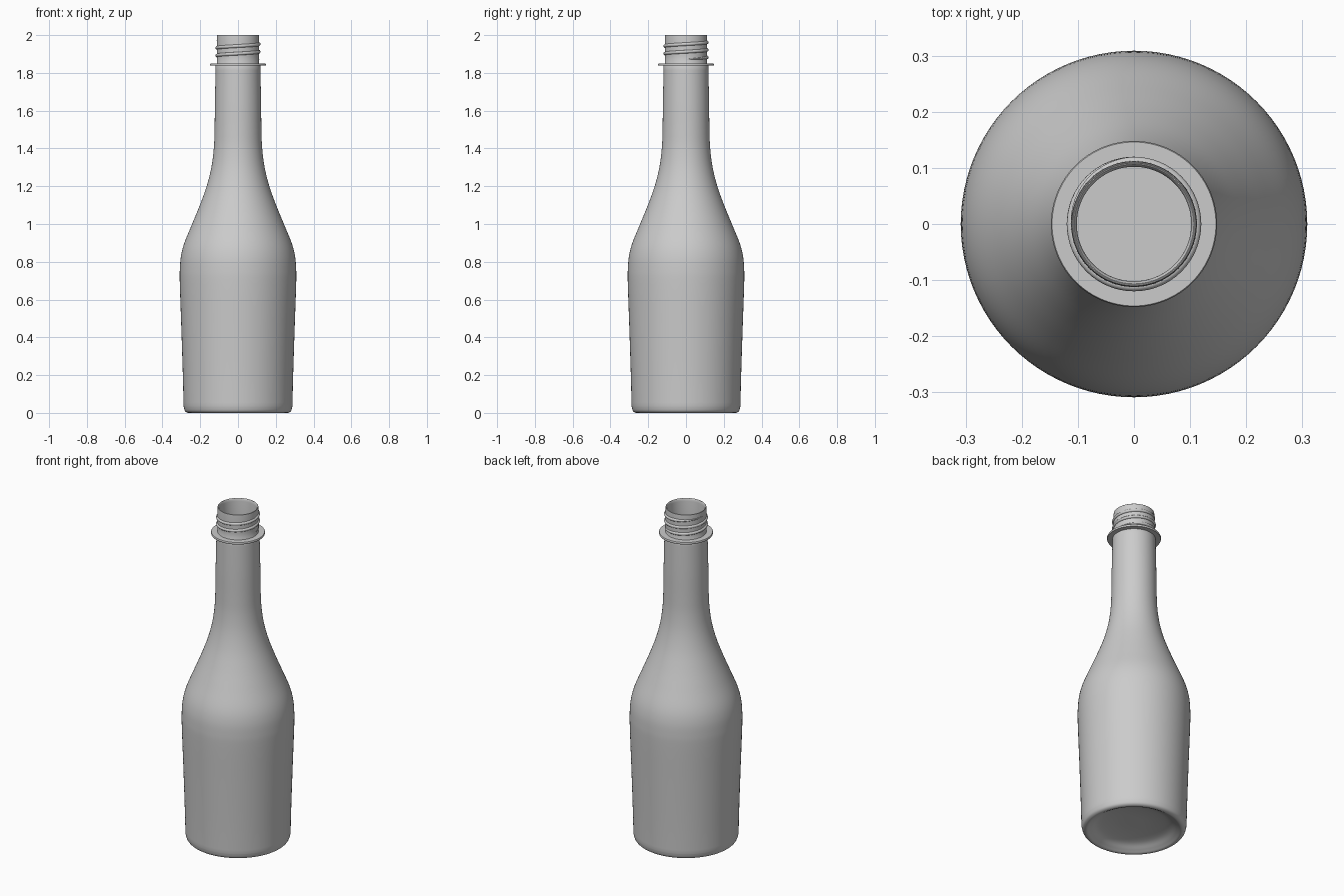
import bpy, bmesh, math
from mathutils import Vector
from mathutils.geometry import interpolate_bezier

cube = bpy.data.objects.get("Cube")
if cube:
    bpy.data.objects.remove(cube, do_unlink=True)

glass = bpy.data.materials.new("grey_glass")
glass.use_nodes = True
GREY = (0.6, 0.6, 0.6, 1)
glass.diffuse_color = GREY
glass.node_tree.nodes["Principled BSDF"].inputs["Base Color"].default_value = GREY


def finish(obj):
    obj.data.materials.append(glass)
    bpy.ops.object.select_all(action='DESELECT')
    obj.select_set(True)
    bpy.context.view_layer.objects.active = obj
    bpy.ops.object.shade_smooth_by_angle(angle=math.radians(40))


def smooth(points, steps=6):
    """Run a smooth curve through (radius, height) points."""
    pts = [Vector((r, 0, z)) for r, z in points]
    out = [pts[0]]
    for i in range(len(pts) - 1):
        a, b = pts[i], pts[i + 1]
        before, after = pts[max(i - 1, 0)], pts[min(i + 2, len(pts) - 1)]
        out += interpolate_bezier(a, a + (b - before) / 6, b - (after - a) / 6, b, steps)[1:]
    return [(p.x, p.z) for p in out]


def lathe(name, profile, closed=False, segments=96):
    """Revolve a (radius, height) profile around z."""
    bm = bmesh.new()
    verts = [bm.verts.new((r, 0, z)) for r, z in profile]
    edges = [bm.edges.new(pair) for pair in zip(verts, verts[1:])]
    if closed:
        edges.append(bm.edges.new((verts[-1], verts[0])))
    bmesh.ops.spin(bm, geom=verts + edges, cent=(0, 0, 0), axis=(0, 0, 1),
                   angle=math.tau, steps=segments)
    bmesh.ops.remove_doubles(bm, verts=bm.verts, dist=0.0001)
    bmesh.ops.recalc_face_normals(bm, faces=bm.faces)
    mesh = bpy.data.meshes.new(name)
    bm.to_mesh(mesh)
    bm.free()
    obj = bpy.data.objects.new(name, mesh)
    bpy.context.collection.objects.link(obj)
    finish(obj)


# Bottle: hollow base, outer wall, mouth lip, inner wall and floor
base = smooth([(0, 0.05), (0.1, 0.048), (0.19, 0.035), (0.235, 0.012), (0.26, 0),
               (0.28, 0.009), (0.288, 0.035)])
wall = smooth([(0.288, 0.035), (0.292, 0.2), (0.3, 0.45), (0.308, 0.68), (0.308, 0.76),
               (0.302, 0.83), (0.284, 0.9), (0.243, 1.0), (0.202, 1.1), (0.166, 1.2),
               (0.141, 1.3), (0.128, 1.4), (0.124, 1.5), (0.122, 1.65), (0.118, 1.84)])
lip = smooth([(0.112, 1.85), (0.112, 1.985), (0.108, 2.0), (0.104, 1.996), (0.102, 1.985)], 4)
THICK = 0.016
inner = [(r - THICK, z) for r, z in reversed(wall)]
floor = [(0.255, 0.065), (0, 0.065)]
lathe("bottle", base + wall[1:] + lip + inner + floor)

# Neck ring
lathe("neck_ring", [(0.108, 1.838), (0.146, 1.838), (0.148, 1.842), (0.148, 1.846),
                    (0.146, 1.85), (0.108, 1.85)], closed=True)

# Screw thread: a helix that fades out at both ends
TURNS, STEPS = 2.5, 160
curve = bpy.data.curves.new("screw_thread", 'CURVE')
curve.dimensions = '3D'
curve.bevel_depth = 0.009
curve.bevel_resolution = 3
spline = curve.splines.new('POLY')
spline.points.add(STEPS)
for i, point in enumerate(spline.points):
    t = i / STEPS
    angle = t * TURNS * math.tau
    fade = min(1, t * 10, (1 - t) * 10)
    point.co = (0.111 * math.cos(angle), 0.111 * math.sin(angle), 1.872 + 0.1 * t, 1)
    point.radius = 0.2 + 0.8 * fade
thread = bpy.data.objects.new("screw_thread", curve)
bpy.context.collection.objects.link(thread)
bpy.ops.object.select_all(action='DESELECT')
thread.select_set(True)
bpy.context.view_layer.objects.active = thread
bpy.ops.object.convert(target='MESH')
finish(bpy.context.view_layer.objects.active)
